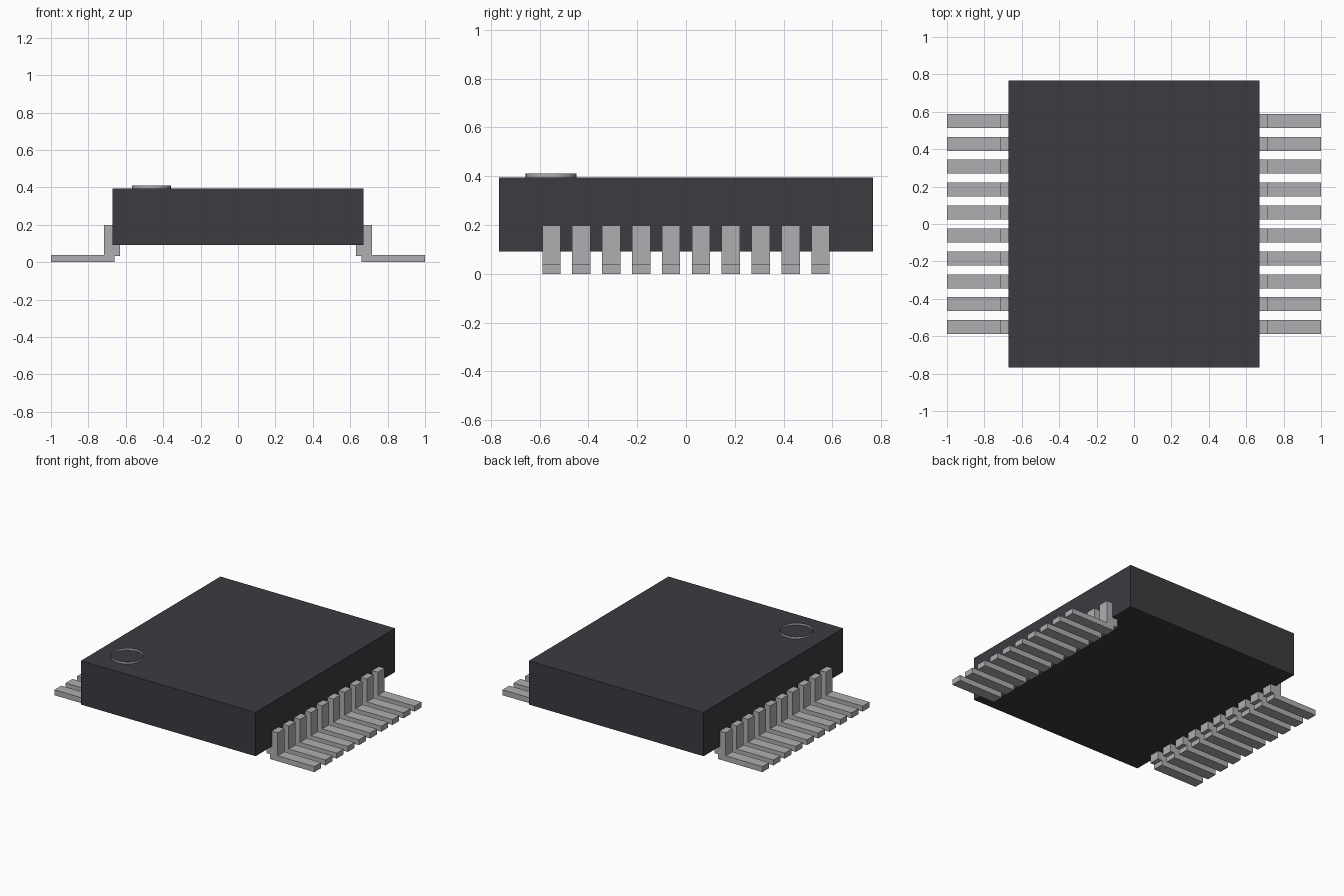
import bpy, bmesh, math

cube = bpy.data.objects.get("Cube")
if cube:
    bpy.data.objects.remove(cube, do_unlink=True)


def material(name, rgb):
    m = bpy.data.materials.new(name)
    m.use_nodes = True
    m.diffuse_color = (*rgb, 1)
    m.node_tree.nodes["Principled BSDF"].inputs["Base Color"].default_value = (*rgb, 1)
    return m


def add_object(name, bm, mat):
    mesh = bpy.data.meshes.new(name)
    bmesh.ops.recalc_face_normals(bm, faces=bm.faces)
    bm.to_mesh(mesh)
    bm.free()
    mesh.materials.append(mat)
    obj = bpy.data.objects.new(name, mesh)
    bpy.context.collection.objects.link(obj)
    return obj


black = material("black plastic", (0.045, 0.043, 0.051))
silver = material("silver metal", (0.43, 0.42, 0.44))

# Package body
bm = bmesh.new()
bmesh.ops.create_cube(bm, size=1)
bmesh.ops.scale(bm, vec=(1.344, 1.534, 0.304), verts=bm.verts)
bmesh.ops.translate(bm, vec=(0, 0, 0.243), verts=bm.verts)
add_object("body", bm, black)

# Pin one marker: a thin open ring standing on the top face
bm = bmesh.new()
bmesh.ops.create_cone(bm, cap_ends=False, segments=32, radius1=0.104,
                      radius2=0.104, depth=0.03)
bmesh.ops.translate(bm, vec=(-0.463, -0.553, 0.395), verts=bm.verts)
for f in bm.faces:
    f.smooth = True
add_object("marker_ring", bm, silver)

# Leads: a stepped side profile (x, z) extruded along y, ten per side
PROFILE = [(1.0, 0), (1.0, 0.038), (0.717, 0.038), (0.717, 0.198),
           (0.63, 0.198), (0.63, 0.034), (0.66, 0.034), (0.66, 0)]
COUNT, PITCH, WIDTH = 10, 0.1225, 0.075


def add_lead(name, side, y):
    bm = bmesh.new()
    face = bm.faces.new([bm.verts.new((side * x, y - WIDTH / 2, z)) for x, z in PROFILE])
    ext = bmesh.ops.extrude_face_region(bm, geom=[face])
    verts = [v for v in ext["geom"] if isinstance(v, bmesh.types.BMVert)]
    bmesh.ops.translate(bm, vec=(0, WIDTH, 0), verts=verts)
    add_object(name, bm, silver)


for side, label in ((1, "left"), (-1, "right")):
    for i in range(COUNT):
        add_lead(f"{label}_lead_{i + 1}", side, (i - (COUNT - 1) / 2) * PITCH)
